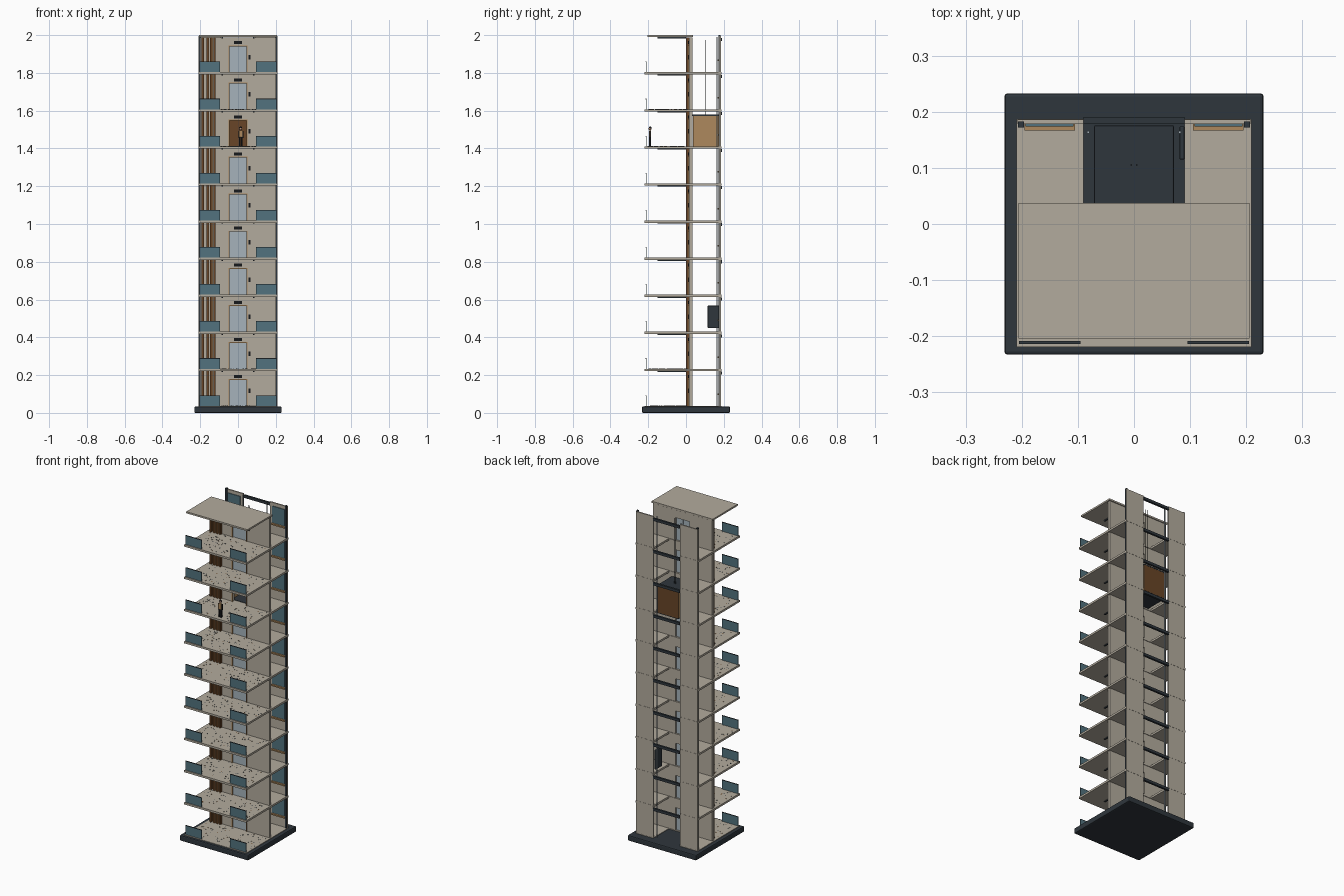
import bpy, bmesh, random

random.seed(4)
if "Cube" in bpy.data.objects:
    bpy.data.objects.remove(bpy.data.objects["Cube"], do_unlink=True)


def material(name, rgb):
    m = bpy.data.materials.new(name)
    m.use_nodes = True
    m.diffuse_color = (*rgb, 1)
    m.node_tree.nodes["Principled BSDF"].inputs["Base Color"].default_value = (*rgb, 1)
    return m


NAVY = material("dark slate", (0.028, 0.037, 0.046))
STONE = material("warm stone", (0.45, 0.41, 0.34))
GLASS = material("teal glass", (0.085, 0.17, 0.21))
STEEL = material("brushed steel", (0.38, 0.45, 0.50))
OAK = material("oak", (0.42, 0.25, 0.11))
WALNUT = material("walnut", (0.14, 0.06, 0.02))
BLACK = material("black", (0.008, 0.009, 0.011))
SKIN = material("skin", (0.45, 0.26, 0.17))

FLOORS, BASE, PITCH, SLAB = 10, 0.037, 0.1963, 0.012
CAR_FLOOR, WEIGHT_FLOOR = 7, 2


def finish(name, bm, mat):
    me = bpy.data.meshes.new(name)
    bm.to_mesh(me)
    bm.free()
    me.materials.append(mat)
    ob = bpy.data.objects.new(name, me)
    bpy.context.collection.objects.link(ob)
    return ob


def add_box(bm, x, y, z):
    geo = bmesh.ops.create_cube(bm, size=1)["verts"]
    for v in geo:
        for i, (a, b) in enumerate((x, y, z)):
            v.co[i] = a if v.co[i] < 0 else b


def boxes(name, mat, *spans):
    bm = bmesh.new()
    for s in spans:
        add_box(bm, *s)
    return finish(name, bm, mat)


def mirrored(x, y, z):
    return (x, y, z), ((-x[1], -x[0]), y, z)


def bevel(ob, width):
    m = ob.modifiers.new("edge", "BEVEL")
    m.width, m.segments = width, 2


def ball(name, mat, at, radius):
    bm = bmesh.new()
    bmesh.ops.create_uvsphere(bm, u_segments=12, v_segments=8, radius=radius)
    bmesh.ops.translate(bm, verts=bm.verts, vec=at)
    for f in bm.faces:
        f.smooth = True
    return finish(name, bm, mat)


# Plinth
bevel(boxes("plinth", NAVY, ((-0.231, 0.231), (-0.233, 0.233), (0, 0.034))), 0.006)


# U-shaped landing slab with the lift shaft notch at the back
def landing(name, top):
    bm = bmesh.new()
    half = [(0.209, -0.219), (0.209, 0.187), (0.09, 0.187), (0.09, 0.037)]
    outline = half + [(-x, y) for x, y in reversed(half)]
    face = bm.faces.new([bm.verts.new((x, y, top - SLAB)) for x, y in outline])
    up = bmesh.ops.extrude_face_region(bm, geom=[face])["geom"]
    bmesh.ops.translate(bm, verts=[g for g in up if isinstance(g, bmesh.types.BMVert)],
                        vec=(0, 0, SLAB))
    bmesh.ops.recalc_face_normals(bm, faces=bm.faces)
    return finish(name, bm, STONE)


# Terrazzo chips lying on the front of a landing
def chips(name, mat, z, count):
    spans = []
    for _ in range(count):
        x, y = random.uniform(-0.2, 0.2), random.uniform(-0.2, 0.005)
        r = random.uniform(0.0015, 0.003)
        spans.append(((x - r, x + r), (y - r, y + r), (z, z + 0.0008)))
    return boxes(name, mat, *spans)


for k in range(FLOORS):
    z = BASE + k * PITCH
    ceil = z + PITCH - SLAB
    n = f"_{k + 1}"
    landing("landing" + n, z)
    chips("dark_chips" + n, NAVY, z, 65)
    chips("brown_chips" + n, WALNUT, z, 25)

    # Lobby wall around the lift doorway
    head = z + 0.137
    boxes("lobby_wall" + n, STONE,
          *mirrored((0.047, 0.2), (0.016, 0.034), (z, ceil)),
          ((-0.047, 0.047), (0.016, 0.034), (head, ceil)))
    boxes("door_frame" + n, OAK,
          *mirrored((0.046, 0.051), (0.011, 0.017), (z, head)),
          ((-0.051, 0.051), (0.011, 0.017), (head, head + 0.005)))
    if k != CAR_FLOOR:
        boxes("lift_doors" + n, STEEL,
              *mirrored((0.0008, 0.047), (0.02, 0.026), (z, head)))
        boxes("door_joint" + n, NAVY, ((-0.0008, 0.0008), (0.021, 0.025), (z, head)))
    boxes("floor_display" + n, BLACK, ((-0.021, 0.021), (0.01, 0.016), (z + 0.148, z + 0.164)))
    boxes("call_panel" + n, BLACK, ((0.056, 0.065), (0.012, 0.016), (z + 0.068, z + 0.092)))

    # Timber slats on the left of the wall
    boxes("timber_slats" + n, WALNUT,
          *[((x, x + 0.011), (0.001, 0.016), (z, ceil)) for x in (-0.192, -0.168, -0.148, -0.13)])
    boxes("slat_trim" + n, OAK,
          *[((x, x + 0.004), (0.008, 0.016), (z, ceil)) for x in (-0.157, -0.137)])

    # Glass balustrades with slim dark rails
    boxes("balustrade" + n, GLASS, *mirrored((0.096, 0.204), (-0.213, -0.209), (z, z + 0.053)))
    boxes("balustrade_rail" + n, NAVY,
          *mirrored((0.095, 0.205), (-0.2135, -0.2085), (z + 0.053, z + 0.056)))

    # Ceiling strips
    boxes("ceiling_strips" + n, NAVY,
          *mirrored((0.079, 0.087), (-0.15, 0.0), (ceil - 0.005, ceil + 0.005)))

    # Rear windows and sills facing inward, with the beam across the shaft
    boxes("rear_window" + n, GLASS,
          *mirrored((0.108, 0.193), (0.174, 0.178), (z + 0.07, z + 0.17)))
    boxes("rear_sill" + n, OAK,
          *mirrored((0.105, 0.195), (0.167, 0.178), (z + 0.058, z + 0.066)))
    boxes("shaft_beam" + n, NAVY,
          ((-0.09, 0.09), (0.179, 0.191), (z + PITCH - 0.03, z + PITCH - 0.014)))

# Roof over the lobby
boxes("roof", STONE, ((-0.206, 0.206), (-0.204, 0.037), (1.99, 2.0)))

# Full-height rear panels, corner posts and lift guide rails
boxes("rear_panels", STONE, *mirrored((0.09, 0.208), (0.178, 0.186), (BASE, 1.994)))
boxes("corner_posts", NAVY, *mirrored((0.196, 0.207), (0.172, 0.183), (0.03, 2.0)))
boxes("guide_rails", STEEL, *mirrored((0.079, 0.084), (0.161, 0.166), (0.03, 1.99)))

# Lift car, open at the front
cz = BASE + CAR_FLOOR * PITCH
top = cz + 0.162
boxes("car_sides", OAK, *mirrored((0.065, 0.07), (0.036, 0.173), (cz, top)))
boxes("car_back", WALNUT, ((-0.07, 0.07), (0.168, 0.1745), (cz, top)))
boxes("car_floor", NAVY, ((-0.07, 0.07), (0.036, 0.174), (cz - 0.004, cz + 0.002)))
bevel(boxes("car_roof", NAVY, ((-0.071, 0.071), (0.035, 0.1755), (top - 0.002, top + 0.006))), 0.002)
boxes("car_cables", BLACK, *mirrored((0.004, 0.006), (0.104, 0.106), (top, 1.975)))

# Counterweight
wz = BASE + WEIGHT_FLOOR * PITCH + 0.02
bevel(boxes("counterweight", NAVY, ((0.081, 0.09), (0.115, 0.174), (wz, wz + 0.118))), 0.002)

# Waiting person
px, py = 0.014, -0.19
boxes("person_legs", BLACK,
      *[((px + s - 0.004, px + s + 0.004), (py - 0.005, py + 0.005), (cz, cz + 0.05))
        for s in (-0.006, 0.006)])
bevel(boxes("person_torso", OAK,
            ((px - 0.01, px + 0.01), (py - 0.006, py + 0.006), (cz + 0.048, cz + 0.084))), 0.003)
boxes("person_arms", BLACK,
      *[((px + s - 0.002, px + s + 0.002), (py - 0.003, py + 0.003), (cz + 0.045, cz + 0.082))
        for s in (-0.0125, 0.0125)])
ball("person_head", SKIN, (px, py, cz + 0.093), 0.008)
ball("person_hair", BLACK, (px, py + 0.001, cz + 0.097), 0.0078)
